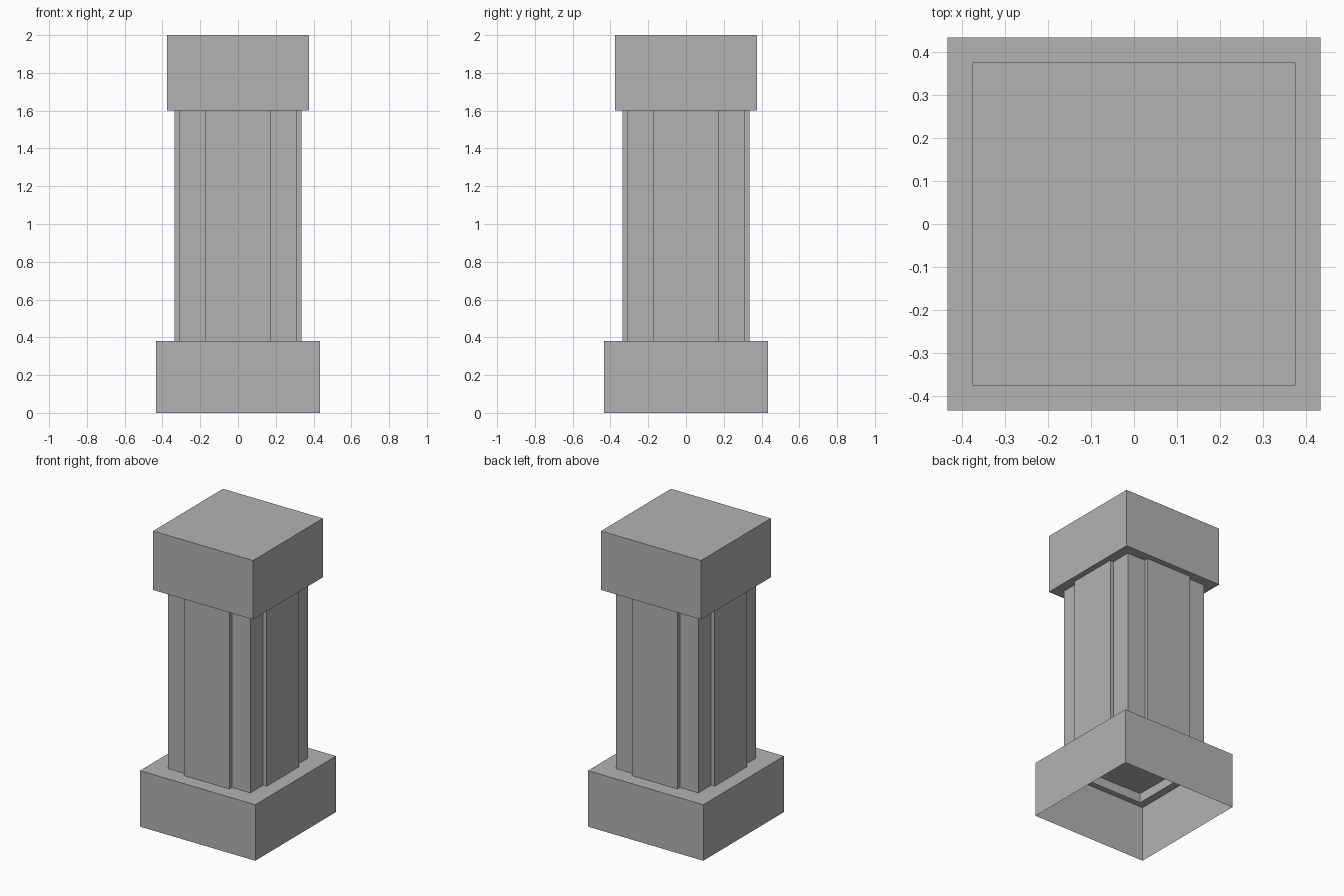
import bpy
import bmesh

# Remove the default cube only
cube = bpy.data.objects.get("Cube")
if cube:
    bpy.data.objects.remove(cube, do_unlink=True)

# Single stone colour
STONE = (0.45, 0.45, 0.45, 1.0)
stone = bpy.data.materials.new("grey_stone")
stone.use_nodes = True
stone.diffuse_color = STONE
stone.node_tree.nodes["Principled BSDF"].inputs["Base Color"].default_value = STONE


def block(name, half_x, half_y, z_low, z_high, open_bottom=False):
    """Box given by half widths and heights, optionally without its bottom."""
    bm = bmesh.new()
    bmesh.ops.create_cube(bm, size=2)
    for v in bm.verts:
        v.co.x *= half_x
        v.co.y *= half_y
        v.co.z = z_high if v.co.z > 0 else z_low
    bm.normal_update()
    if open_bottom:
        bottom = [f for f in bm.faces if f.normal.z < -0.5]
        bmesh.ops.delete(bm, geom=bottom, context='FACES_ONLY')
    mesh = bpy.data.meshes.new(name)
    bm.to_mesh(mesh)
    bm.free()
    mesh.materials.append(stone)
    obj = bpy.data.objects.new(name, mesh)
    bpy.context.collection.objects.link(obj)
    return obj


BASE_TOP, CAP_BOTTOM, TOP = 0.38, 1.6, 2.0

# Hollow plinth, open underneath
block("base", 0.433, 0.433, 0, BASE_TOP, open_bottom=True)

# Square shaft whose walls reach a little below the plinth top
block("shaft", 0.309, 0.309, 0.315, CAP_BOTTOM + 0.02, open_bottom=True)

# Raised panels on all four sides, as two crossing slabs
block("front_back_panels", 0.172, 0.336, BASE_TOP - 0.002, CAP_BOTTOM + 0.01)
block("side_panels", 0.336, 0.172, BASE_TOP - 0.002, CAP_BOTTOM + 0.01)

# Capital block
block("cap", 0.375, 0.375, CAP_BOTTOM, TOP)
